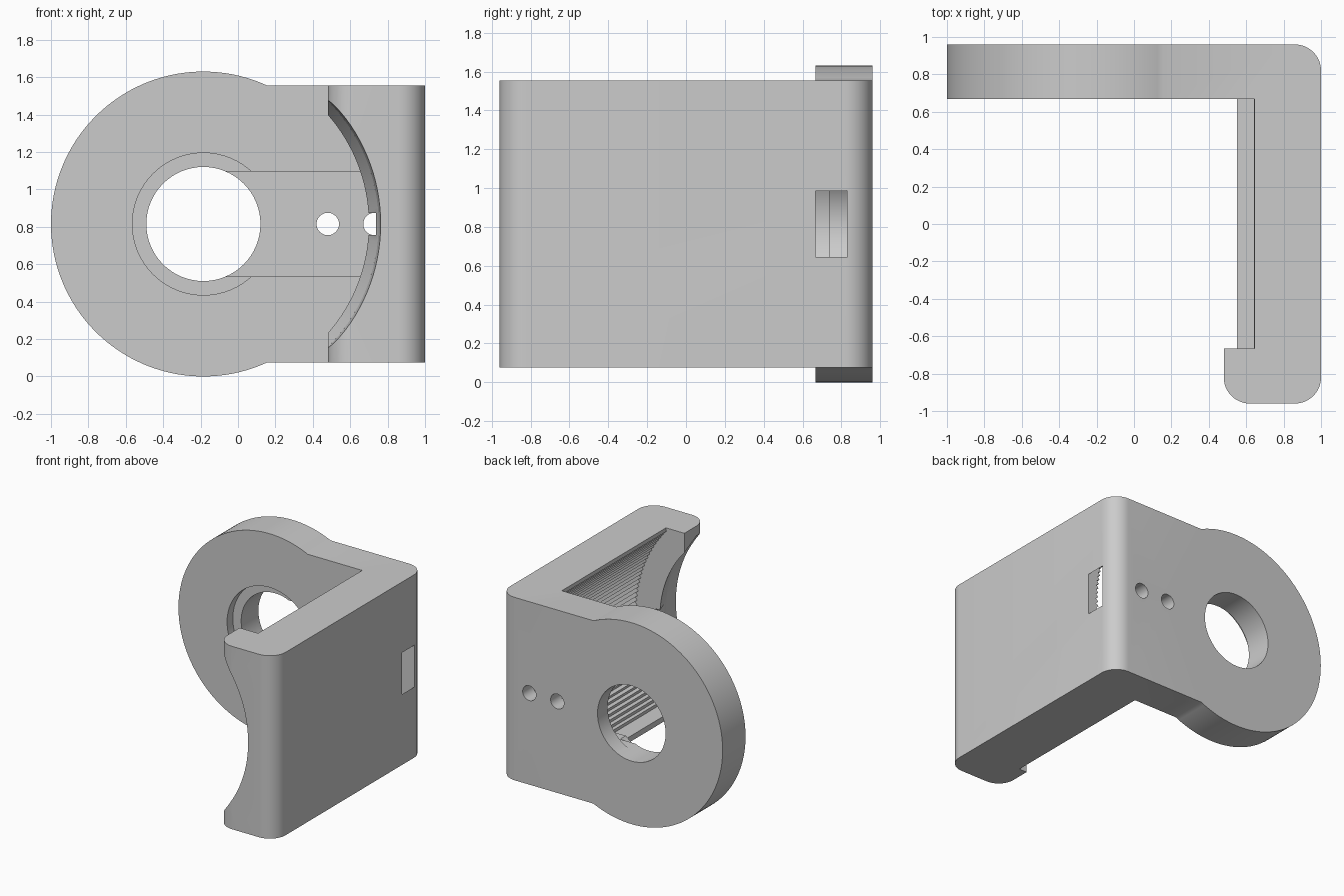
import bpy, bmesh, math
from mathutils import Matrix

if "Cube" in bpy.data.objects:
    bpy.data.objects.remove(bpy.data.objects["Cube"])

CX, CZ, R = -0.185, 0.815, 0.815      # hub centre and disc radius
BOT, TOP = 0.075, 1.555               # height of the square part

grey = bpy.data.materials.new("plain grey")
grey.diffuse_color = (0.6, 0.6, 0.6, 1)
grey.use_nodes = True
grey.node_tree.nodes["Principled BSDF"].inputs["Base Color"].default_value = grey.diffuse_color


def to_object(name, bm):
    bmesh.ops.recalc_face_normals(bm, faces=bm.faces)
    mesh = bpy.data.meshes.new(name)
    bm.to_mesh(mesh)
    bm.free()
    mesh.materials.append(grey)
    ob = bpy.data.objects.new(name, mesh)
    bpy.context.collection.objects.link(ob)
    return ob


def prism(name, pts, axis, lo, hi):
    """Extrude a 2D outline along y (xz outline) or z (xy outline)."""
    def place(p, t):
        return (p[0], t, p[1]) if axis == 'y' else (p[0], p[1], t)
    bm = bmesh.new()
    a = [bm.verts.new(place(p, lo)) for p in pts]
    b = [bm.verts.new(place(p, hi)) for p in pts]
    n = len(pts)
    bm.faces.new(a)
    bm.faces.new(b)
    for i in range(n):
        j = (i + 1) % n
        bm.faces.new((a[i], a[j], b[j], b[i]))
    return to_object(name, bm)


def box(name, x0, x1, y0, y1, z0, z1):
    return prism(name, [(x0, y0), (x1, y0), (x1, y1), (x0, y1)], 'z', z0, z1)


def round_cutter(name, x, z, y0, y1, r0, r1, seg=64):
    """Cylinder or cone along y, radius r0 at y0 and r1 at y1."""
    bm = bmesh.new()
    m = Matrix.Translation((x, (y0 + y1) / 2, z)) @ Matrix.Rotation(math.pi / 2, 4, 'X')
    bmesh.ops.create_cone(bm, cap_ends=True, segments=seg, radius1=r1, radius2=r0,
                          depth=y1 - y0, matrix=m)
    return to_object(name, bm)


def arc(cx, cy, r, a0, a1, n):
    return [(cx + r * math.cos(math.radians(a0 + (a1 - a0) * i / n)),
             cy + r * math.sin(math.radians(a0 + (a1 - a0) * i / n))) for i in range(n + 1)]


def boolean(ob, cutter, op='DIFFERENCE'):
    mod = ob.modifiers.new("cut", 'BOOLEAN')
    mod.operation, mod.solver, mod.object = op, 'EXACT', cutter
    bpy.context.view_layer.objects.active = ob
    bpy.ops.object.modifier_apply(modifier=mod.name)
    bpy.data.objects.remove(cutter)


# body: top outline with rounded corners, crossed with the front outline
f = 0.14
plan = ([(-1.2, 0.6), (0.48, 0.6)] + arc(0.48 + f, -0.96 + f, f, 180, 270, 12)
        + arc(1 - f, -0.96 + f, f, 270, 360, 12) + arc(1 - f, 0.96 - f, f, 0, 90, 12)
        + [(-1.2, 0.96)])
body = prism("bracket_body", plan, 'z', -0.1, 1.75)

a_top = math.degrees(math.asin((TOP - CZ) / R))
a_bot = 360 + math.degrees(math.asin((BOT - CZ) / R))
front = arc(CX, CZ, R, a_top, a_bot, 100) + [(1.2, BOT), (1.2, TOP)]
boolean(body, prism("front_outline", front, 'y', -1.3, 1.3), 'INTERSECT')

# cavity: round inner wall with fine teeth along y, and a ledge at the bottom
ROOT, TIP, TEETH = 1.112, 1.09, 40
a0 = math.degrees(math.asin((0.12 - CZ) / ROOT))
a1 = math.degrees(math.asin((TOP - CZ) / ROOT))
cavity = [(-1.4, -0.2), (0.55, -0.2), (0.55, 0.12)]
for i in range(2 * TEETH + 1):
    a = math.radians(a0 + (a1 - a0) * i / (2 * TEETH))
    r = TIP if i % 2 else ROOT
    cavity.append((CX + r * math.cos(a), CZ + r * math.sin(a)))
cavity += [(cavity[-1][0], 1.9), (-1.4, 1.9)]
boolean(body, prism("cavity", cavity, 'y', -0.665, 0.667))

# curved, flared opening in the front lip, with a small notch behind its edge
boolean(body, round_cutter("lip_opening_inner", CX, CZ, -0.82, -0.6, 0.937, 0.863, 128))
boolean(body, round_cutter("lip_opening_outer", CX, CZ, -1.0, -0.8195, 0.951, 0.937, 128))
boolean(body, box("lip_notch", 0.6, 0.738, -0.9, -0.6, 0.755, 0.875))

# hub bore with shallow recess
boolean(body, round_cutter("hub_recess", CX, CZ, 0.5, 0.74, 0.38, 0.38))
boolean(body, round_cutter("hub_bore", CX, CZ, 0.5, 1.2, 0.305, 0.305))

# groove from hub outwards; its round end breaks through the wall as a slot
half = math.degrees(math.asin(0.28 / 1.197))
groove = [(CX, CZ + 0.28), (CX, CZ - 0.28)] + arc(CX, CZ, 1.197, -half, half, 24)
boolean(body, prism("groove", groove, 'y', 0.6665, 0.83))

# two small holes through the back plate
for x in (0.48, 0.73):
    boolean(body, round_cutter("small_hole", x, CZ, 0.7, 1.2, 0.06, 0.06, 32))

bpy.ops.object.select_all(action='DESELECT')
body.select_set(True)
bpy.context.view_layer.objects.active = body
bpy.ops.object.shade_smooth_by_angle(angle=math.radians(30))
